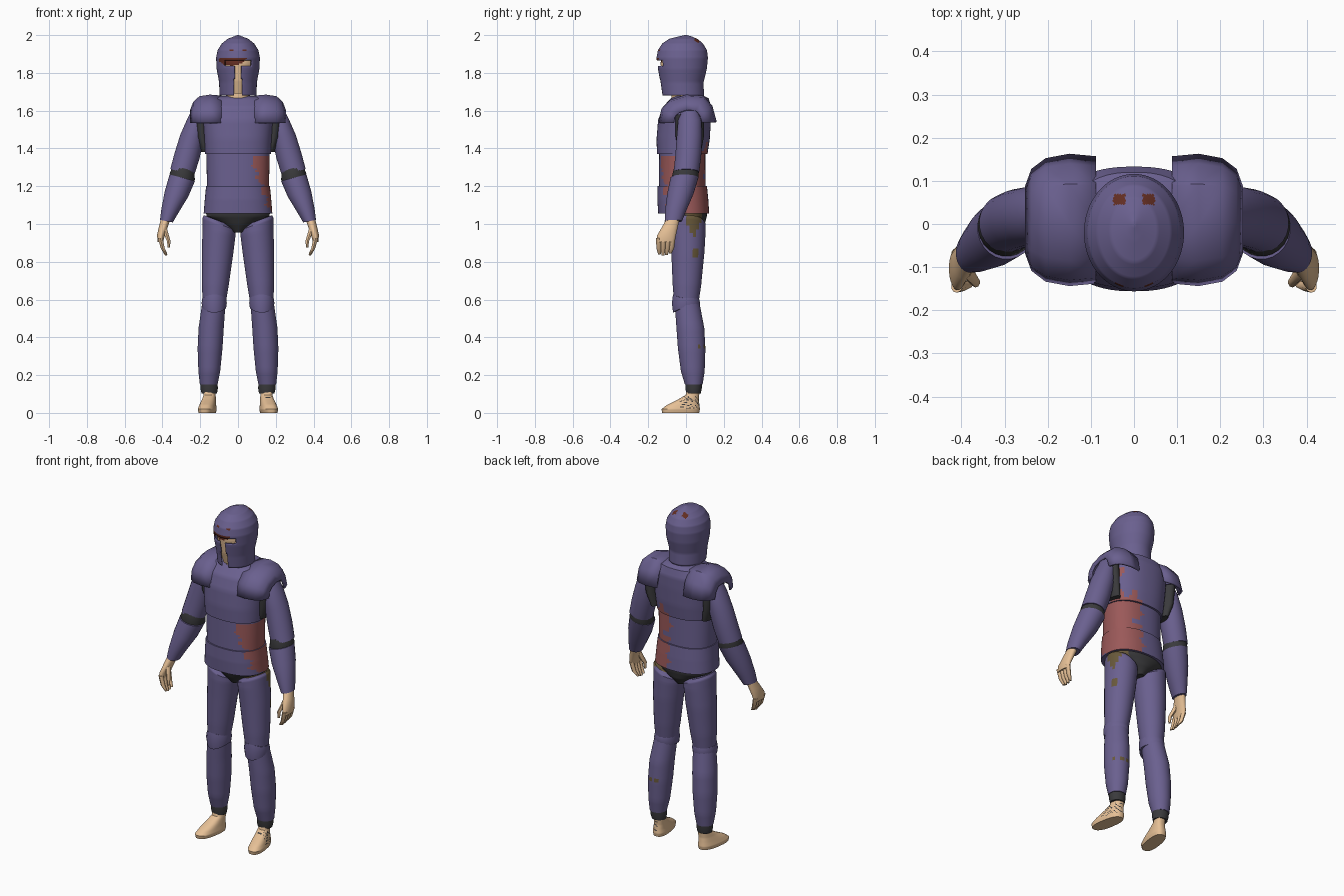
import bpy, bmesh
from math import sin, cos, pi, radians

cube = bpy.data.objects.get("Cube")
if cube:
    bpy.data.objects.remove(cube)


def material(name, r, g, b):
    lin = [((c / 255 + 0.055) / 1.055) ** 2.4 for c in (r, g, b)] + [1]
    m = bpy.data.materials.new(name)
    m.use_nodes = True
    m.diffuse_color = lin
    m.node_tree.nodes["Principled BSDF"].inputs["Base Color"].default_value = lin
    return m


PURPLE = material("purple cloth", 106, 96, 143)
DARK = material("dark undersuit", 58, 58, 60)
SKIN = material("skin", 230, 192, 150)
RED = material("faded red", 155, 89, 89)
MAROON = material("dark maroon", 98, 45, 34)
OLIVE = material("olive brown", 104, 88, 58)
parts = []


def finish(name, bm, mats, paint=None, thick=0):
    """Turn a bmesh into an object, painting faces by a position rule."""
    bmesh.ops.recalc_face_normals(bm, faces=bm.faces)
    if paint:
        for f in bm.faces:
            f.material_index = paint(*f.calc_center_median())
    me = bpy.data.meshes.new(name)
    bm.to_mesh(me)
    bm.free()
    for m in mats:
        me.materials.append(m)
    ob = bpy.data.objects.new(name, me)
    bpy.context.collection.objects.link(ob)
    if thick:
        mod = ob.modifiers.new("thickness", 'SOLIDIFY')
        mod.thickness, mod.offset = thick, -1
    parts.append(ob)
    return ob


def loft(name, rings, mats, seg=24, rows=1, side=1, power=1, shear=0,
         caps=True, paint=None, cut=None, thick=0):
    """Skin rings of (x, y, z, rx, ry, tilt, peak); peak lifts the front."""
    rings = [tuple(r) + (0,) * (7 - len(r)) for r in rings]
    fine = [rings[0]]
    for a, b in zip(rings, rings[1:]):
        for k in range(1, rows + 1):
            fine.append([p + (q - p) * k / rows for p, q in zip(a, b)])
    bm = bmesh.new()
    loops = []
    for x, y, z, rx, ry, tilt, peak in fine:
        loop = []
        for i in range(seg):
            a = 2 * pi * (i + 0.5) / seg
            c, s = cos(a), sin(a)
            dx = rx * abs(c) ** power * (1 if c > 0 else -1)
            dy = ry * abs(s) ** power * (1 if s > 0 else -1)
            dz = tilt * dx + peak * max(0, -s) ** 2
            loop.append(bm.verts.new((side * (x + dx + shear * dy), y + dy, z + dz)))
        loops.append(loop)
    for a, b in zip(loops, loops[1:]):
        for i in range(seg):
            j = (i + 1) % seg
            bm.faces.new((a[i], a[j], b[j], b[i]))
    if caps:
        bm.faces.new(loops[0])
    if caps or thick:
        bm.faces.new(loops[-1])
    if cut:
        doomed = [f for f in bm.faces if cut(*f.calc_center_median())]
        bmesh.ops.delete(bm, geom=doomed, context='FACES')
    return finish(name, bm, mats, paint, thick)


# Paint rules
def crescent(x, y, z):
    low = 1.836 + 6 * (x + 0.035) ** 2
    return y < 0 and -0.1 < x < 0.045 and low < z < 1.877


def helmet_paint(x, y, z):
    brow = y < 0 and 0.022 < abs(x) < 0.046 and 1.913 < z < 1.926
    crown = 0.02 < abs(x) < 0.048 and 0.045 < y < 0.07 and z > 1.9
    return int(brow or crown or crescent(x, y, z))


def face_slot(x, y, z):
    return y < 0 and (abs(x) < 0.02 and z < 1.866 or abs(x) < 0.072 and 1.838 < z < 1.866)


def torso_paint(x, y, z):
    jag = 0.012 * sin(z * 90) + 0.008 * sin(z * 210)
    if y < -0.02:
        return int(x > 0.165 - 0.36 * (z - 1.08) + jag and z < 1.36)
    strip = abs(z - 1.25) < 0.012 and x < 0.09
    return int(x > 0.035 + jag and not strip)


def chest_paint(x, y, z):
    low = y > 0 and x > 0.04 and z < 1.41 + 0.03 * sin(x * 90)
    armpit = y > 0.04 and x > 0.15 and 1.5 < z < 1.56
    return int(low or armpit)


def hip_paint(x, y, z):
    return int(x > 0.09 and abs(y - 0.04) < 0.045 - 0.4 * max(0, 1.03 - z) and z > 0.94)


def thigh_paint(x, y, z):
    spot = x > 0.13 and abs(y - 0.05) < 0.015 and 0.83 < z < 0.87
    return int(hip_paint(x, y, z) or spot)


def shin_paint(x, y, z):
    return int(x > 0.1 and y > 0.06 and 0.33 < z < 0.37 and sin(x * 160) > 0)


def foot_paint(x, y, z):
    return int(x > 0.14 and y > -0.03 and 0.02 < z < 0.09 and sin(y * 330 + z * 260) > 0.8)


# Head, hood and neck
loft("neck", [(0, -.01, 1.6, .07, .07), (0, -.01, 1.72, .062, .066)], [SKIN])
loft("head", [(0, -.02, 1.69, .06, .085), (0, -.02, 1.76, .085, .105),
              (0, -.02, 1.85, .1, .115), (0, -.02, 1.93, .085, .1)],
     [SKIN, MAROON], seg=64, rows=10, paint=crescent)
loft("helmet", [(0, -.016, 1.68, .098, .111), (0, -.022, 1.75, .1, .115),
                (0, -.02, 1.82, .113, .13), (0, -.02, 1.88, .116, .136),
                (0, -.019, 1.92, .108, .13), (0, -.018, 1.955, .086, .108),
                (0, -.014, 1.98, .055, .075), (0, -.005, 1.993, .022, .034),
                (0, 0, 2.0, .004, .006)],
     [PURPLE, MAROON], seg=96, rows=8, caps=False, paint=helmet_paint,
     cut=face_slot, thick=.008)

# Torso plates, overlapping downward
loft("chest", [(0, -.02, 1.37, .174, .134), (0, -.015, 1.45, .18, .141),
               (0, -.008, 1.55, .188, .14), (0, .005, 1.62, .185, .128),
               (0, .02, 1.665, .14, .1), (0, .02, 1.678, .09, .075)],
     [PURPLE, RED], seg=64, rows=5, power=.85, paint=chest_paint)
loft("belly", [(0, -.02, 1.19, .164, .123), (0, -.02, 1.38, .168, .122)],
     [PURPLE, RED], seg=80, rows=20, power=.85, paint=torso_paint)
loft("waist", [(0, -.012, 1.055, .182, .135), (0, -.017, 1.13, .176, .135),
               (0, -.02, 1.2, .169, .131)],
     [PURPLE, RED], seg=80, rows=9, power=.85, paint=torso_paint)
loft("pelvis", [(0, .01, .955, .03, .06), (0, .01, 1.0, .1, .09),
                (0, .005, 1.04, .168, .105), (0, 0, 1.1, .17, .115)],
     [DARK, OLIVE], seg=48, rows=5, paint=hip_paint)


def shoulder_pad(name, side):
    """Arched sheet over the shoulder, tapering outward."""
    arch = [(-.138, 1.535), (-.125, 1.61), (-.08, 1.657), (0, 1.685),
            (.09, 1.68), (.135, 1.625), (.157, 1.54)]
    stations = [(.088, 1.0, 1.68), (.15, 1.04, 1.685), (.205, .97, 1.676),
                (.238, .8, 1.645), (.253, .52, 1.605)]
    bm = bmesh.new()
    grid = [[bm.verts.new((side * x, .01 + (y - .01) * k,
                           1.535 + (z - 1.535) * (top - 1.535) / .15))
             for y, z in arch] for x, k, top in stations]
    for a, b in zip(grid, grid[1:]):
        for i in range(len(arch) - 1):
            bm.faces.new((a[i], a[i + 1], b[i + 1], b[i]))
    bmesh.ops.recalc_face_normals(bm, faces=bm.faces)
    if sum(f.normal.z for f in bm.faces) < 0:
        bmesh.ops.reverse_faces(bm, faces=bm.faces)
    finish(name, bm, [PURPLE]).modifiers.new("thickness", 'SOLIDIFY').thickness = .012


for side, word in ((1, "left"), (-1, "right")):
    def limb(name, rings, mats, **kw):
        loft(f"{word}_{name}", rings, mats, side=side, **kw)

    # Arm
    shoulder_pad(f"{word}_shoulder_pad", side)
    limb("underarm", [(.17, .02, 1.38, .025, .06), (.19, .02, 1.46, .035, .075),
                      (.2, .02, 1.58, .045, .075)], [DARK])
    limb("upper_arm", [(.295, .002, 1.275, .064, .068, .25), (.27, .012, 1.36, .066, .069, .25),
                       (.243, .018, 1.46, .063, .068, .2), (.22, .02, 1.55, .052, .062, 0),
                       (.212, .02, 1.6, .035, .045, 0)], [PURPLE])
    limb("elbow", [(.3, -.005, 1.215, .056, .06, .25), (.295, -.004, 1.25, .067, .071, .25),
                   (.288, 0, 1.295, .058, .064, .25)], [DARK])
    limb("forearm", [(.379, -.067, 1.015, .034, .046, .2), (.36, -.055, 1.07, .046, .056, .2),
                     (.325, -.03, 1.16, .063, .07, .22), (.295, -.008, 1.245, .068, .074, .25)],
         [PURPLE])
    # Hand
    limb("palm", [(.411, -.108, .905, .014, .046), (.408, -.103, .94, .021, .05),
                  (.395, -.085, .985, .024, .042), (.382, -.067, 1.03, .026, .034)], [SKIN])
    for i in range(4):
        y = -.145 + .025 * i
        tip = .832 + .006 * abs(i - 1.2)
        limb(f"finger_{i + 1}", [(.38, y * .75 - .032, tip, .006, .007),
                                 (.398, y * .9 - .013, .87, .011, .013),
                                 (.411, y, .925, .013, .014)], [SKIN], seg=10)
    limb("thumb", [(.366, -.135, .875, .006, .007), (.367, -.135, .91, .01, .012),
                   (.39, -.105, .975, .015, .02)], [SKIN], seg=10)

    # Leg
    limb("thigh", [(.125, .002, .59, .062, .066), (.12, .005, .68, .072, .076),
                   (.108, .01, .85, .084, .088), (.1, .01, .96, .088, .094, .15),
                   (.1, .01, 1.0, .088, .093, .38), (.11, .01, 1.02, .07, .08, .38)],
         [PURPLE, OLIVE], seg=32, rows=6, paint=thigh_paint)
    limb("knee_guard", [(.126, 0, .555, .064, .07, 0, -.025), (.126, 0, .582, .068, .076),
                        (.125, 0, .607, .065, .07, 0, .02)], [PURPLE], seg=16)
    limb("shin", [(.155, .041, .15, .047, .047), (.152, .036, .22, .058, .063),
                  (.148, .03, .34, .066, .073), (.142, .023, .45, .067, .074),
                  (.128, .006, .58, .062, .066)],
         [PURPLE, OLIVE], seg=32, rows=5, paint=shin_paint)
    limb("ankle_cuff", [(.152, .04, .102, .041, .038), (.153, .04, .13, .047, .044),
                        (.153, .04, .17, .044, .044)], [DARK])
    # Foot, toes turned slightly outward
    limb("foot", [(.163, -.028, 0, .042, .098), (.163, -.028, .02, .046, .102),
                  (.16, -.015, .042, .041, .086), (.154, .012, .07, .035, .056),
                  (.15, .034, .095, .031, .036), (.15, .04, .13, .031, .034)],
         [SKIN, DARK], seg=48, rows=5, power=.8, shear=-.15, paint=foot_paint)

# Smooth shading with crisp seams
bpy.ops.object.select_all(action='DESELECT')
for ob in parts:
    ob.select_set(True)
bpy.context.view_layer.objects.active = parts[0]
bpy.ops.object.shade_smooth_by_angle(angle=radians(40))
